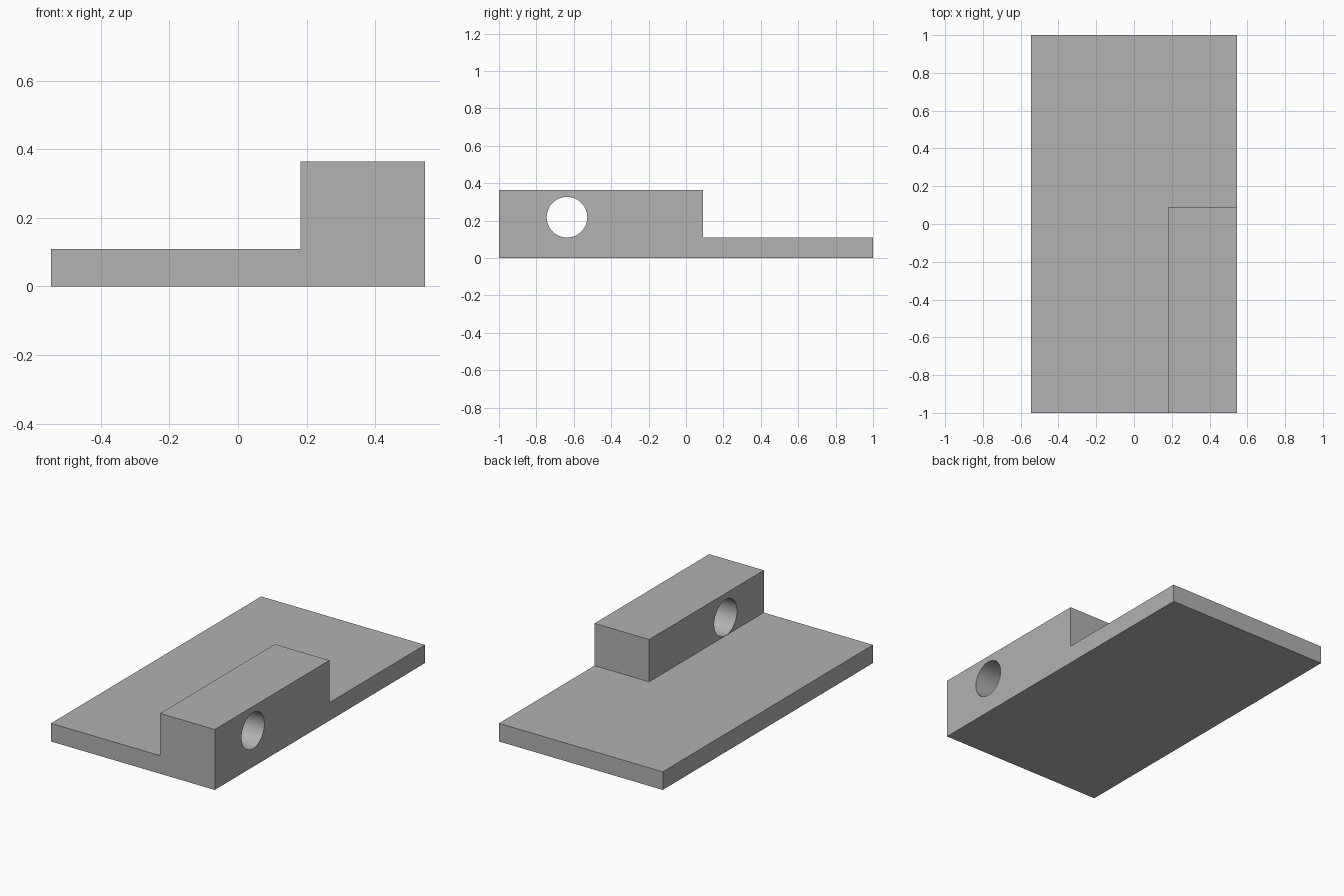
import bpy, bmesh
from math import pi

cube = bpy.data.objects.get("Cube")
if cube:
    bpy.data.objects.remove(cube, do_unlink=True)

UNIT = 2 / 55                       # the part measures 30 x 55 x 10 units
WIDTH, LENGTH = 30 * UNIT, 55 * UNIT
PLATE_H, BLOCK_H = 3 * UNIT, 10 * UNIT
BLOCK_W, BLOCK_L = 10 * UNIT, 30 * UNIT

grey = bpy.data.materials.new("plain grey")
grey.use_nodes = True
colour = (0.445, 0.445, 0.445, 1)
grey.diffuse_color = colour
grey.node_tree.nodes["Principled BSDF"].inputs["Base Color"].default_value = colour


def add_object(name, bm):
    mesh = bpy.data.meshes.new(name)
    bm.to_mesh(mesh)
    bm.free()
    mesh.materials.append(grey)
    obj = bpy.data.objects.new(name, mesh)
    bpy.context.collection.objects.link(obj)
    return obj


# Base plate, split along the edges of the raised block
bm = bmesh.new()
bmesh.ops.create_cube(bm, size=1)
for v in bm.verts:
    v.co = (v.co.x * WIDTH, v.co.y * LENGTH, (v.co.z + 0.5) * PLATE_H)
block_x = WIDTH / 2 - BLOCK_W
block_y = BLOCK_L - LENGTH / 2
for point, normal in (((block_x, 0, 0), (1, 0, 0)), ((0, block_y, 0), (0, 1, 0))):
    bmesh.ops.bisect_plane(bm, geom=bm.verts[:] + bm.edges[:] + bm.faces[:],
                           plane_co=point, plane_no=normal)

# Raised block, pulled up from its corner of the plate
bm.normal_update()
for face in bm.faces[:]:
    c = face.calc_center_median()
    if face.normal.z > 0.9 and c.x > block_x and c.y < block_y:
        raised = bmesh.ops.extrude_face_region(bm, geom=[face])
        top = [g for g in raised["geom"] if isinstance(g, bmesh.types.BMVert)]
        bmesh.ops.translate(bm, verts=top, vec=(0, 0, BLOCK_H - PLATE_H))
        if face.is_valid:
            bm.faces.remove(face)
        break
bmesh.ops.dissolve_limit(bm, angle_limit=0.01, verts=bm.verts[:], edges=bm.edges[:])
bmesh.ops.recalc_face_normals(bm, faces=bm.faces[:])
base = add_object("stepped_base", bm)

# Round hole through the block, just clear of the plate's top
bm = bmesh.new()
bmesh.ops.create_cone(bm, cap_ends=True, segments=64, radius1=2.985 * UNIT,
                      radius2=2.985 * UNIT, depth=BLOCK_W * 1.4)
cutter = add_object("hole_cutter", bm)
cutter.rotation_euler = (0, pi / 2, 0)
cutter.location = (WIDTH / 2 - BLOCK_W / 2, 10 * UNIT - LENGTH / 2, 6 * UNIT)
cutter.hide_render = True
cutter.hide_set(True)

hole = base.modifiers.new("hole", "BOOLEAN")
hole.operation = "DIFFERENCE"
hole.solver = "EXACT"
hole.object = cutter

# Apply the cut, then smooth only the hole wall
bpy.context.view_layer.update()
bpy.ops.object.select_all(action="DESELECT")
base.select_set(True)
bpy.context.view_layer.objects.active = base
bpy.ops.object.modifier_apply(modifier=hole.name)
bpy.data.objects.remove(cutter, do_unlink=True)
bpy.ops.object.shade_smooth_by_angle(angle=pi / 6)
